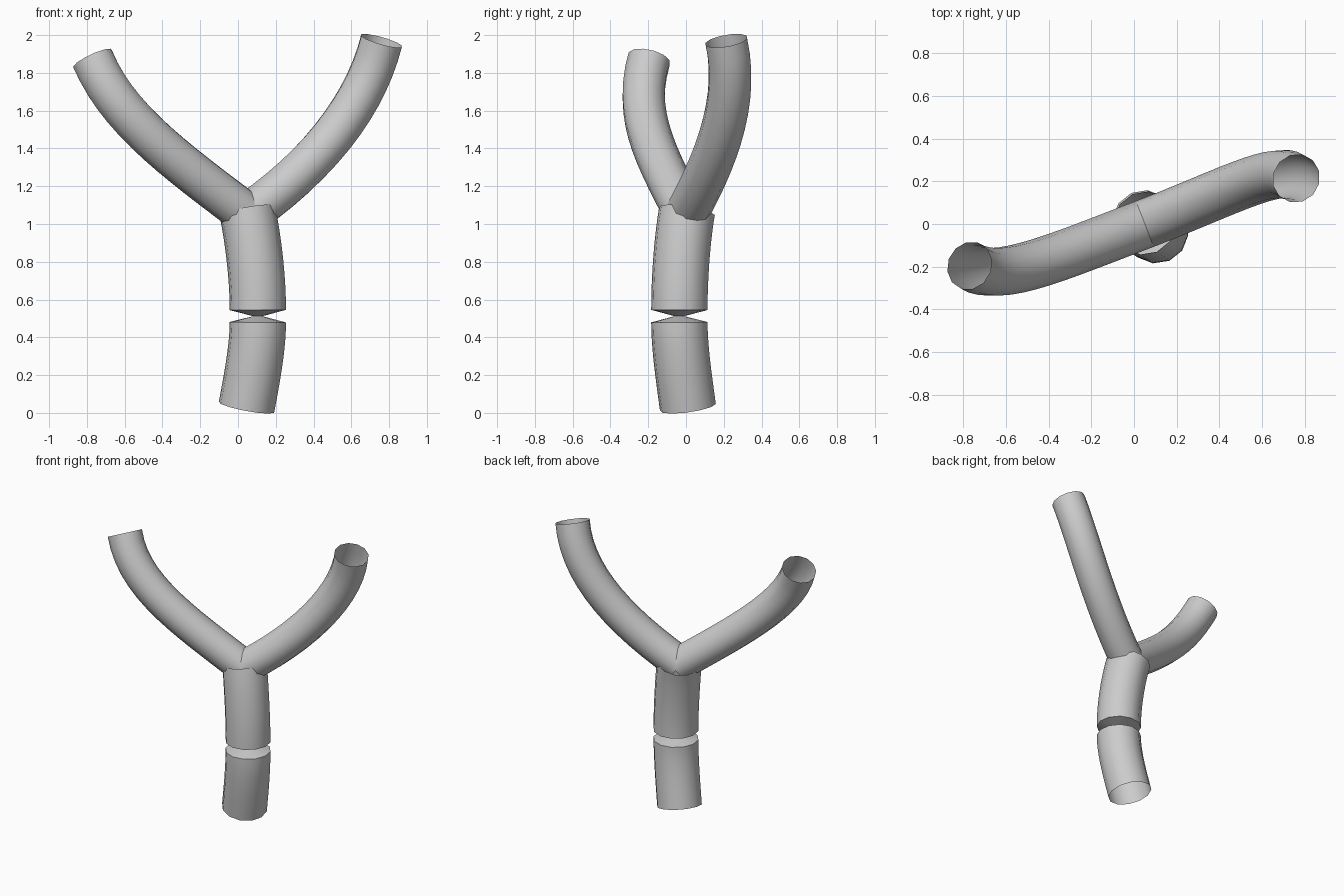
import bpy
from math import radians
from mathutils import Vector
from mathutils.geometry import interpolate_bezier

if "Cube" in bpy.data.objects:
    bpy.data.objects.remove(bpy.data.objects["Cube"])


def arc(p0, p1, p2, p3, n=14):
    """Points along one cubic Bezier segment."""
    return list(interpolate_bezier(Vector(p0), Vector(p1), Vector(p2), Vector(p3), n))


def tube(name, points, radii):
    """Open-ended 12-sided pipe swept along the points."""
    cu = bpy.data.curves.new(name, 'CURVE')
    cu.dimensions = '3D'
    cu.bevel_depth = 1.0
    cu.bevel_resolution = 4
    sp = cu.splines.new('POLY')
    sp.points.add(len(points) - 1)
    for pt, co, r in zip(sp.points, points, radii):
        pt.co = (*co, 1)
        pt.radius = r
    ob = bpy.data.objects.new(name, cu)
    bpy.context.collection.objects.link(ob)
    bpy.ops.object.select_all(action='DESELECT')
    ob.select_set(True)
    bpy.context.view_layer.objects.active = ob
    bpy.ops.object.convert(target='MESH')
    bpy.ops.object.shade_smooth_by_angle(angle=radians(40))
    return bpy.context.object


# Trunk: bowed pipe with a pinched waist
lower = arc((.045, .01, .03), (.075, -.012, .19), (.105, -.035, .35), (.105, -.035, .48))
upper = arc((.105, -.035, .545), (.105, -.035, .72), (.08, -.02, .92), (.05, .005, 1.067))
waist = [Vector((.105, -.035, .512))]
tube("trunk", lower + waist + upper, [.15] * len(lower) + [.025] + [.15] * len(upper))

# Two branches meeting at the fork
fork = (.05, 0, 1.05)
left = arc(fork, (-.35, -.15, 1.35), (-.64, -.285, 1.565), (-.77, -.195, 1.875))
right = arc(fork, (.45, .155, 1.33), (.68, .285, 1.65), (.76, .213, 1.97))
tube("left_branch", left, [.115] * len(left))
tube("right_branch", right, [.115] * len(right))
